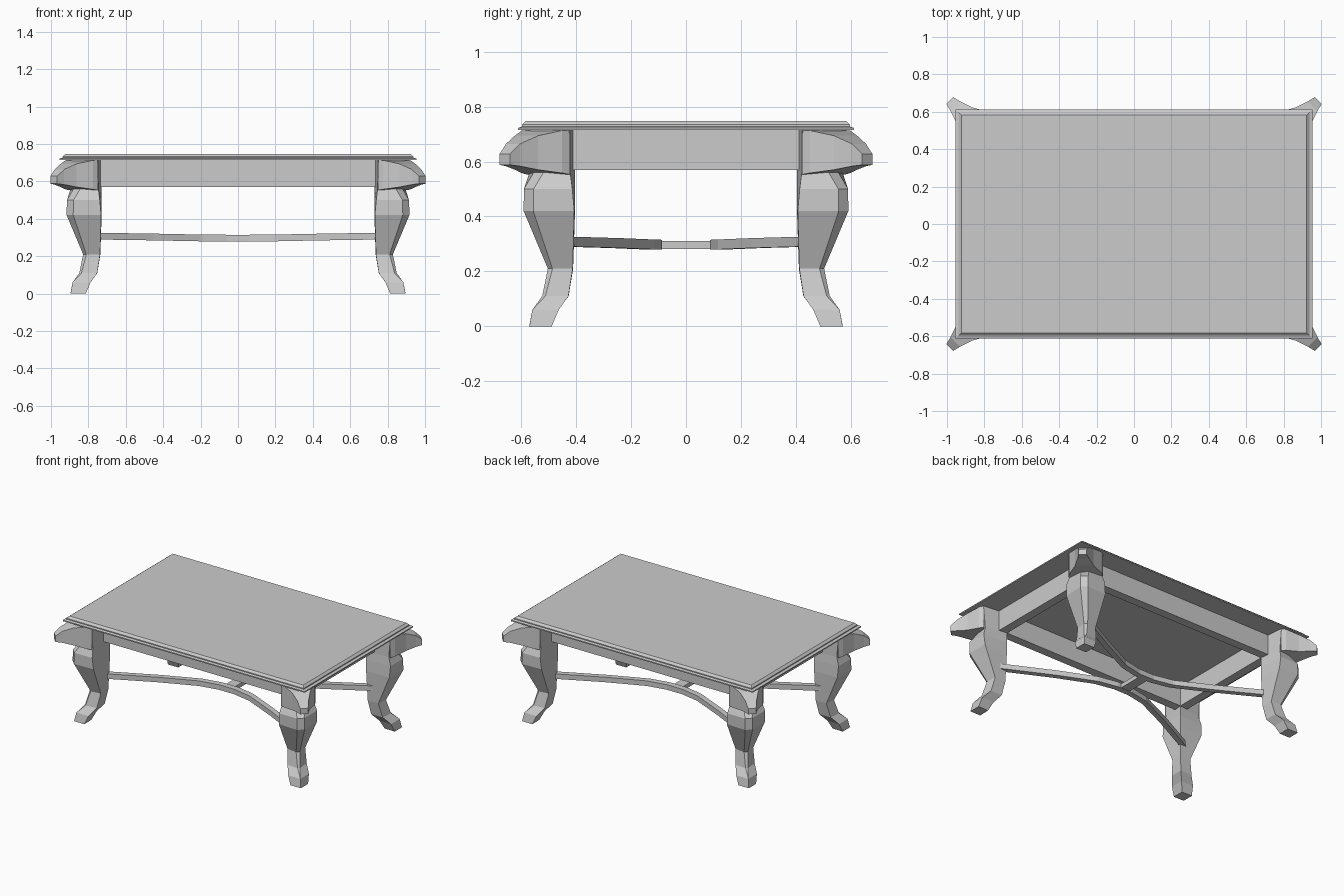
import bpy, bmesh
from math import sqrt

if "Cube" in bpy.data.objects:
    bpy.data.objects.remove(bpy.data.objects["Cube"])

R = sqrt(0.5)


def loft(name, rings, mirror=(False, False)):
    """Skin a list of equal-length closed rings, cap both ends, optionally mirror."""
    bm = bmesh.new()
    loops = [[bm.verts.new(p) for p in ring] for ring in rings]
    n = len(loops[0])
    for a, b in zip(loops, loops[1:]):
        for i in range(n):
            j = (i + 1) % n
            bm.faces.new((a[i], a[j], b[j], b[i]))
    bm.faces.new(loops[0][::-1])
    bm.faces.new(loops[-1])
    bmesh.ops.remove_doubles(bm, verts=bm.verts, dist=1e-5)
    bmesh.ops.recalc_face_normals(bm, faces=bm.faces)
    me = bpy.data.meshes.new(name)
    bm.to_mesh(me)
    bm.free()
    ob = bpy.data.objects.new(name, me)
    bpy.context.collection.objects.link(ob)
    if any(mirror):
        m = ob.modifiers.new("mirror", 'MIRROR')
        m.use_axis = (mirror[0], mirror[1], False)
        m.use_mirror_merge = False
    return ob


def rect(hx, hy, z, cx=0, cy=0):
    return [(cx + a * hx, cy + b * hy, z) for a, b in ((-1, -1), (1, -1), (1, 1), (-1, 1))]


def diag(s, t, z):
    """Point measured outward (s) and sideways (t) along the corner diagonal."""
    return (0.729 + (s - t) * R, 0.404 + (s + t) * R, z)


# Moulded table top
loft("table_top", [rect(*p) for p in (
    (0.955, 0.612, 0.714), (0.955, 0.612, 0.722), (0.937, 0.597, 0.727),
    (0.937, 0.597, 0.734), (0.922, 0.582, 0.748))])

# Apron rails between the legs
loft("long_apron", [rect(0.76, 0.031, z, 0, 0.434) for z in (0.57, 0.714)], (False, True))
loft("short_apron", [rect(0.031, 0.43, z, 0.759, 0) for z in (0.57, 0.714)], (True, False))

# Cabriole legs: z, inner s, side s, side t, outer s, outer t
leg = [(0.00, 0.122, 0.178, 0.058, 0.235, 0.000),
       (0.06, 0.086, 0.152, 0.068, 0.220, 0.000),
       (0.11, 0.033, 0.097, 0.063, 0.161, 0.008),
       (0.21, 0.010, 0.070, 0.058, 0.128, 0.012),
       (0.42, 0.000, 0.130, 0.126, 0.240, 0.025),
       (0.50, 0.000, 0.138, 0.124, 0.238, 0.025),
       (0.56, 0.000, 0.130, 0.105, 0.188, 0.025),
       (0.714, 0.000, 0.141, 0.113, 0.180, 0.050)]
loft("cabriole_leg", [[diag(a, 0, z), diag(b, -t, z), diag(c, -u, z),
                       diag(c, u, z), diag(b, t, z)]
                      for z, a, b, t, c, u in leg], (True, True))

# Carved ears projecting past the corners: s, half width, bottom z, top z
ear = [(0.138, 0.112, 0.553, 0.714), (0.170, 0.104, 0.558, 0.713),
       (0.250, 0.060, 0.570, 0.694), (0.320, 0.036, 0.583, 0.664),
       (0.362, 0.026, 0.588, 0.628)]
loft("corner_ear", [[diag(s, -t, lo), diag(s, t, lo), diag(s, t, hi), diag(s, -t, hi)]
                    for s, t, lo, hi in ear], (True, True))

# Bowed stretchers running leg to leg, plus the centre link
half = [(0.78, 0.428, 0.308), (0.45, 0.255, 0.303), (0.20, 0.137, 0.298), (0.06, 0.108, 0.297)]
path = half + [(-x, y, z) for x, y, z in reversed(half)]
loft("bowed_stretcher", [[(x, y + a * 0.021, z + b * 0.018)
                          for a, b in ((-1, -1), (1, -1), (1, 1), (-1, 1))]
                         for x, y, z in path], (False, True))
loft("stretcher_link", [rect(0.035, 0.10, z) for z in (0.281, 0.310)])
